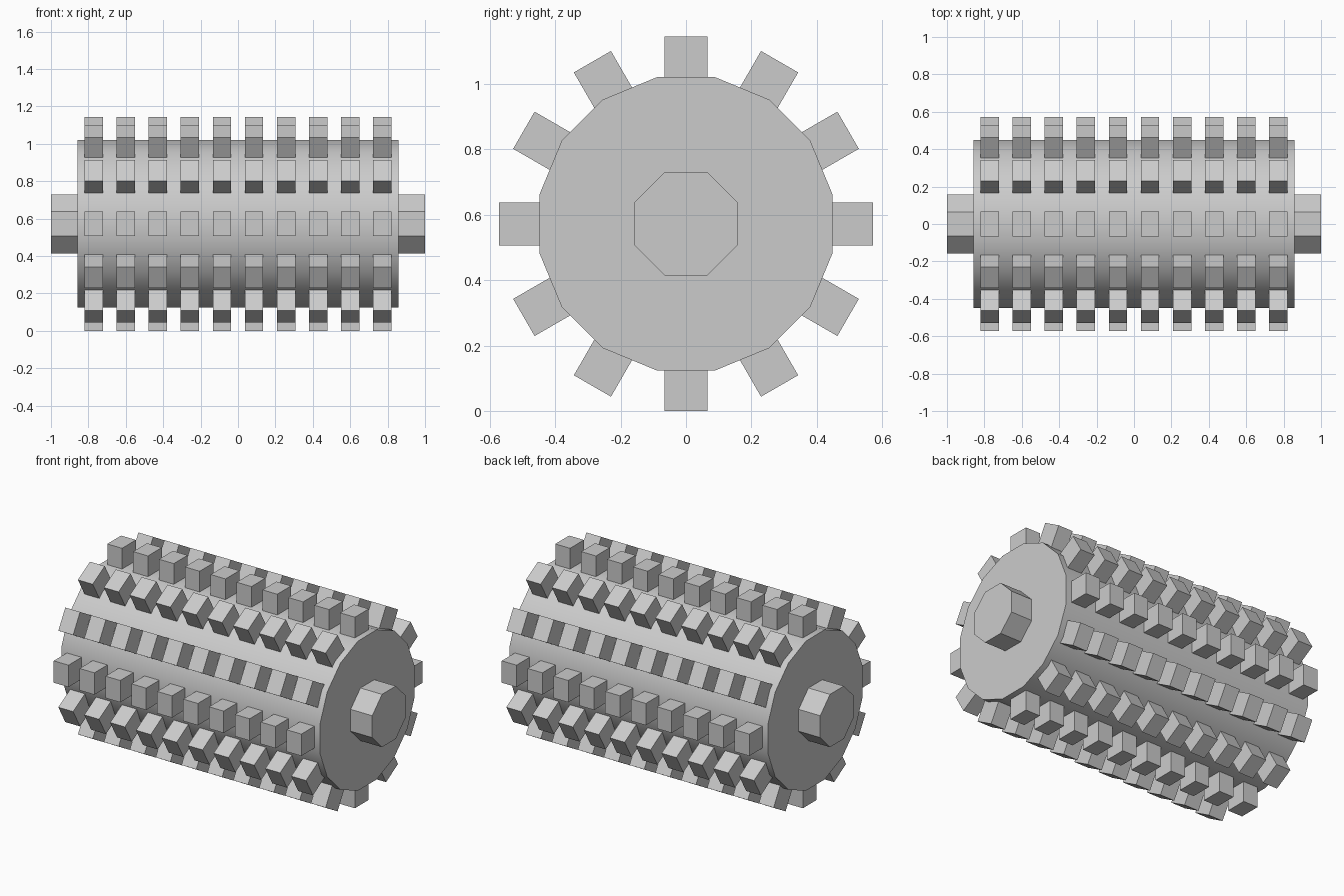
import bpy
import bmesh
from math import pi, cos
from mathutils import Matrix

AXIS_Z = 0.572      # height of the roller axis
DRUM_HALF = 0.857
ROWS, TEETH = 10, 12

if "Cube" in bpy.data.objects:
    bpy.data.objects.remove(bpy.data.objects["Cube"], do_unlink=True)

grey = bpy.data.materials.new("grey")
grey.use_nodes = True
grey.diffuse_color = (0.6, 0.6, 0.6, 1)
grey.node_tree.nodes["Principled BSDF"].inputs["Base Color"].default_value = (0.6, 0.6, 0.6, 1)


def finish(name, bm):
    mesh = bpy.data.meshes.new(name)
    bm.to_mesh(mesh)
    bm.free()
    mesh.materials.append(grey)
    obj = bpy.data.objects.new(name, mesh)
    obj.location.z = AXIS_Z
    bpy.context.collection.objects.link(obj)
    return obj


def prism(name, sides, apothem, x0, x1, smooth=False):
    """Regular prism along x with a flat side facing up."""
    bm = bmesh.new()
    radius = apothem / cos(pi / sides)
    place = (Matrix.Translation(((x0 + x1) / 2, 0, 0))
             @ Matrix.Rotation(pi / 2, 4, 'Y') @ Matrix.Rotation(pi / sides, 4, 'Z'))
    bmesh.ops.create_cone(bm, cap_ends=True, segments=sides, radius1=radius,
                          radius2=radius, depth=x1 - x0, matrix=place)
    bm.normal_update()
    for face in bm.faces:
        face.smooth = smooth and abs(face.normal.x) < 0.5
    for edge in bm.edges:
        edge.smooth = all(face.smooth for face in edge.link_faces)
    return finish(name, bm)


# Drum body and the axle stubs at both ends
prism("drum", 16, 0.448, -DRUM_HALF, DRUM_HALF, smooth=True)
prism("left_axle", 8, 0.158, DRUM_HALF, 1)
prism("right_axle", 8, 0.158, -1, -DRUM_HALF)

# Rings of block teeth along the drum
inner, outer = 0.42, 0.572
for row in range(ROWS):
    bm = bmesh.new()
    x = DRUM_HALF * (2 * (row + 0.5) / ROWS - 1)
    for i in range(TEETH):
        place = (Matrix.Rotation(2 * pi * i / TEETH, 4, 'X')
                 @ Matrix.Translation((x, 0, (inner + outer) / 2))
                 @ Matrix.Diagonal((0.098, 0.131, outer - inner, 1)))
        bmesh.ops.create_cube(bm, size=1, matrix=place)
    finish(f"tooth_ring_{row + 1}", bm)
